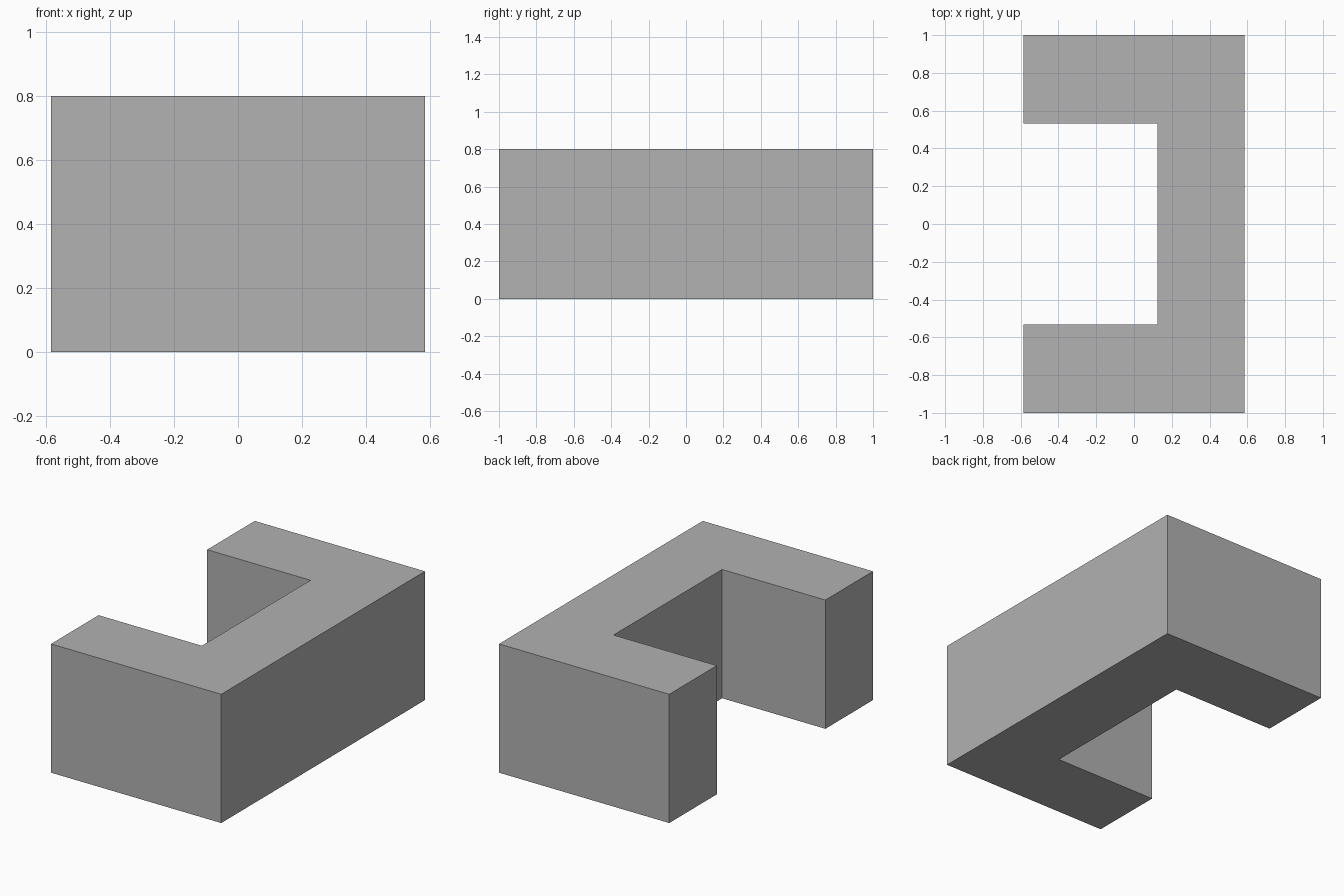
import bpy
import bmesh

cube = bpy.data.objects.get("Cube")
if cube:
    bpy.data.objects.remove(cube, do_unlink=True)

HALF_X, HALF_Y, HEIGHT = 0.585, 1.0, 0.8
INNER_X, INNER_Y = 0.125, 0.533

# Plain grey
grey = bpy.data.materials.new("plain grey")
grey.use_nodes = True
colour = (0.445, 0.445, 0.445, 1)
grey.diffuse_color = colour
grey.node_tree.nodes["Principled BSDF"].inputs["Base Color"].default_value = colour

# C-shaped outline: back wall on +x, arms reaching to -x
arm = [(HALF_X, -HALF_Y), (-HALF_X, -HALF_Y), (-HALF_X, -INNER_Y), (INNER_X, -INNER_Y)]
outline = arm + [(x, -y) for x, y in reversed(arm)]

# Extrude the outline into a solid block
bm = bmesh.new()
base = bm.faces.new([bm.verts.new((x, y, 0)) for x, y in outline])
top = bmesh.ops.extrude_face_region(bm, geom=[base], use_keep_orig=True)["geom"]
bmesh.ops.translate(bm, vec=(0, 0, HEIGHT),
                    verts=[g for g in top if isinstance(g, bmesh.types.BMVert)])
bmesh.ops.recalc_face_normals(bm, faces=bm.faces)

mesh = bpy.data.meshes.new("channel_block")
bm.to_mesh(mesh)
bm.free()
mesh.materials.append(grey)
block = bpy.data.objects.new("channel_block", mesh)
bpy.context.collection.objects.link(block)
